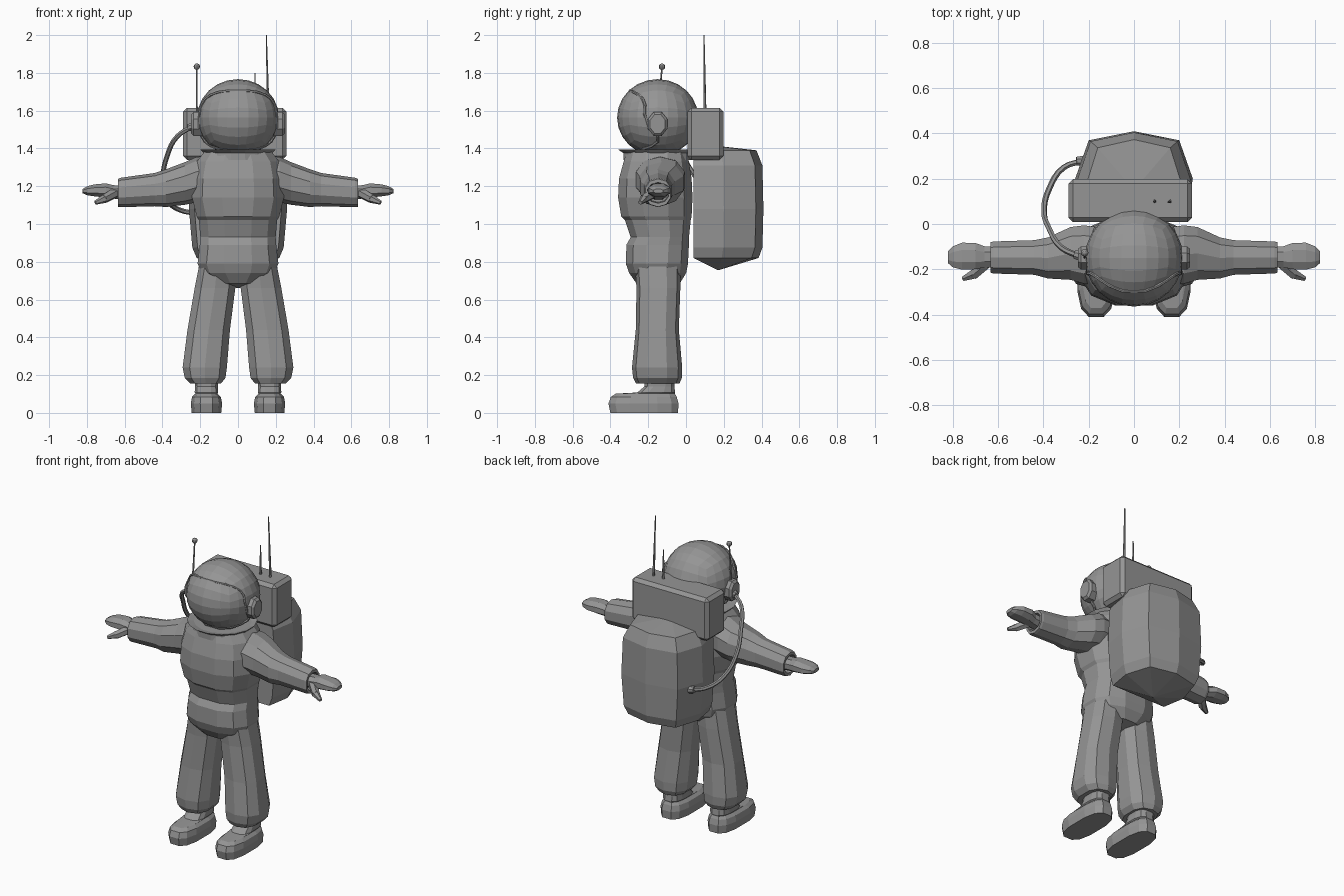
import bpy, bmesh, math
from mathutils import Vector

if "Cube" in bpy.data.objects:
    bpy.data.objects.remove(bpy.data.objects["Cube"])

grey = bpy.data.materials.new("suit_grey")
grey.diffuse_color = (0.3, 0.3, 0.3, 1)
grey.use_nodes = True
grey.node_tree.nodes["Principled BSDF"].inputs["Base Color"].default_value = grey.diffuse_color


def add(name, bm):
    bmesh.ops.recalc_face_normals(bm, faces=bm.faces)
    me = bpy.data.meshes.new(name)
    bm.to_mesh(me)
    bm.free()
    me.materials.append(grey)
    ob = bpy.data.objects.new(name, me)
    bpy.context.collection.objects.link(ob)
    return ob


def loft(name, rings, tips=(None, None)):
    """Skin a list of equal-length rings; ends get a face or a fan to a tip."""
    bm = bmesh.new()
    vs = [[bm.verts.new(p) for p in r] for r in rings]
    n = len(vs[0])
    for a, b in zip(vs, vs[1:]):
        for i in range(n):
            j = (i + 1) % n
            bm.faces.new((a[i], a[j], b[j], b[i]))
    for ring, tip in ((vs[0], tips[0]), (vs[-1], tips[1])):
        if tip:
            t = bm.verts.new(tip)
            for i in range(n):
                bm.faces.new((ring[i], ring[(i + 1) % n], t))
        else:
            bm.faces.new(ring)
    return add(name, bm)


def oval(n, ru, rv, e=1.0):
    """Superellipse points, squarer as e falls, with flats facing the axes."""
    pts = []
    for i in range(n):
        a = 2 * math.pi * (i + 0.5) / n
        c, s = math.cos(a), math.sin(a)
        pts.append((ru * math.copysign(abs(c) ** e, c), rv * math.copysign(abs(s) ** e, s)))
    return pts


def level(n, z, cx, rx, yf, yb, e=0.8):
    """Horizontal ring between a front and a back y."""
    return [(cx + u, (yf + yb) / 2 + v, z) for u, v in oval(n, rx, (yb - yf) / 2, e)]


def upright(n, x, cy, ry, cz, rz, s):
    """Ring across the arm, on side s."""
    return [(s * x, cy + u, cz + v) for u, v in oval(n, ry, rz, 0.9)]


def rod(name, a, b, r1, r2, n=8):
    """Tapered rod between two points."""
    a, b = Vector(a), Vector(b)
    q = (b - a).to_track_quat('Z', 'Y')
    return loft(name, [[p + q @ Vector((u, v, 0)) for u, v in oval(n, r, r)]
                       for p, r in ((a, r1), (b, r2))])


def tube(name, pts, r, cyclic=False, smooth=False):
    cu = bpy.data.curves.new(name, 'CURVE')
    cu.dimensions = '3D'
    cu.bevel_depth, cu.bevel_resolution, cu.resolution_u = r, 1, 4
    cu.use_fill_caps = True
    sp = cu.splines.new('BEZIER')
    sp.bezier_points.add(len(pts) - 1)
    for bp, p in zip(sp.bezier_points, pts):
        bp.co = p
        bp.handle_left_type = bp.handle_right_type = 'AUTO' if smooth else 'VECTOR'
    if not smooth:
        sp.resolution_u = 1
    sp.use_cyclic_u = cyclic
    sp.use_smooth = False
    cu.materials.append(grey)
    ob = bpy.data.objects.new(name, cu)
    bpy.context.collection.objects.link(ob)
    bpy.ops.object.select_all(action='DESELECT')
    ob.select_set(True)
    bpy.context.view_layer.objects.active = ob
    bpy.ops.object.convert(target='MESH')


# Helmet: cube grid rounded into a ball
HC, HR = Vector((0, -0.15, 1.563)), Vector((0.217, 0.215, 0.204))
bm = bmesh.new()
bmesh.ops.create_cube(bm, size=2)
bmesh.ops.subdivide_edges(bm, edges=bm.edges, cuts=5, use_grid_fill=True)
for v in bm.verts:
    t = Vector([math.tan(c * math.pi / 4) for c in v.co]).normalized()
    v.co = HC + t * HR
add("helmet", bm)

# Visor rim hugging the front of the helmet
rim = []
for u, w in oval(24, 0.205, 0.158, 0.7):
    x, z = u, w - 0.015
    d = max(0.0, 1 - (x / HR.x) ** 2 - (z / HR.z) ** 2)
    rim.append(HC + Vector((x, -HR.y * math.sqrt(d), z)))
tube("visor_rim", rim, 0.008, cyclic=True)

# Neck collar
loft("collar", [level(16, 1.34, 0, 0.20, -0.335, 0.03, 1),
                level(16, 1.375, 0, 0.185, -0.335, 0.03, 1),
                level(16, 1.395, 0, 0.205, -0.365, 0.045, 1),
                level(16, 1.385, 0, 0.17, -0.32, 0.01, 1)])

# Torso: chest, overhanging jacket hem, waist and hips
torso = [(1.38, .185, -.32, .01), (1.33, .225, -.335, .02), (1.24, .245, -.36, .035),
         (1.14, .25, -.365, .04), (1.04, .225, -.348, .035), (1.02, .213, -.328, .03),
         (.93, .205, -.297, .02), (.89, .208, -.32, .02), (.79, .22, -.323, .015),
         (.74, .198, -.305, .005), (.685, .12, -.265, -.03)]
loft("torso", [level(12, z, 0, rx, yf, yb) for z, rx, yf, yb in torso],
     (None, (0, -.15, .66)))

leg = [(.78, .11, .1, -.27, -.03), (.66, .122, .112, -.262, -.03),
       (.44, .155, .117, -.266, -.038), (.24, .176, .122, -.286, -.02),
       (.185, .174, .112, -.28, -.022), (.155, .172, .085, -.265, -.035)]
boot = [(0, .167, .08, -.405, -.038), (.05, .167, .085, -.415, -.035),
        (.085, .167, .078, -.402, -.045), (.102, .167, .06, -.375, -.055),
        (.108, .167, .064, -.26, -.055), (.14, .167, .062, -.222, -.06),
        (.18, .167, .065, -.22, -.06)]
arm = [(.15, -.14, .13, 1.24, .12), (.22, -.135, .135, 1.235, .12),
       (.28, -.13, .122, 1.215, .113), (.38, -.15, .095, 1.19, .1),
       (.44, -.148, .08, 1.182, .088), (.62, -.148, .074, 1.167, .078),
       (.635, -.148, .07, 1.165, .074), (.635, -.148, .058, 1.165, .055),
       (.60, -.148, .055, 1.165, .05)]
hand = [(.59, -.147, .05, 1.165, .04), (.66, -.145, .05, 1.17, .038),
        (.70, -.142, .062, 1.178, .04), (.76, -.142, .064, 1.178, .034),
        (.80, -.145, .05, 1.176, .025), (.822, -.147, .028, 1.174, .012)]
for s, side in ((-1, "right"), (1, "left")):
    loft(side + "_leg", [level(10, z, s * cx, rx, f, b) for z, cx, rx, f, b in leg])
    loft(side + "_boot", [level(12, z, s * cx, rx, f, b, 0.7) for z, cx, rx, f, b in boot])
    loft(side + "_arm", [upright(10, *r, s) for r in arm])
    loft(side + "_hand", [upright(8, *r, s) for r in hand])
    # Thumb in two segments
    rod(side + "_thumb_base", (s * .65, -.17, 1.165), (s * .71, -.225, 1.132), .028, .024, 6)
    rod(side + "_thumb_tip", (s * .705, -.22, 1.135), (s * .755, -.242, 1.113), .024, .011, 6)
    # Ear pad
    loft(side + "_ear_pad", [[(s * x, -.15 + u, 1.53 + v) for u, v in oval(8, r, r * 1.25)]
                             for x, r in ((.18, .055), (.235, .055), (.248, .043))])

# Life support pack: faceted at the back
half = [(.23, .04), (.26, .2), (.2, .37)]
section = half + [(0, .41)] + [(-x, y) for x, y in reversed(half)]
pack = [(.82, .84, .93), (.875, .93, .985), (1.08, 1, 1), (1.31, .96, .985), (1.39, .8, .9)]
loft("life_support_pack", [[(x * sx, .04 + (y - .04) * sy, z) for x, y in section]
                           for z, sx, sy in pack], ((0, .17, .755), (0, .15, 1.415)))

# Upper box of the pack
bm = bmesh.new()
bmesh.ops.create_cube(bm, size=1)
for v in bm.verts:
    v.co = Vector((-.017 + v.co.x * .546, .103 + v.co.y * .19, 1.477 + v.co.z * .275))
box = add("pack_upper_box", bm)
bev = box.modifiers.new("bevel", 'BEVEL')
bev.width, bev.segments = 0.02, 1

# Aerials
rod("tall_aerial", (.16, .1, 1.6), (.15, .095, 2.0), .008, .003, 6)
rod("short_aerial", (.09, .1, 1.6), (.09, .1, 1.8), .008, .003, 6)
rod("ear_aerial", (-.218, -.148, 1.58), (-.218, -.127, 1.83), .006, .004, 6)
bm = bmesh.new()
bmesh.ops.create_uvsphere(bm, u_segments=8, v_segments=6, radius=.017)
for v in bm.verts:
    v.co += Vector((-.218, -.127, 1.833))
add("ear_aerial_ball", bm)

# Air hose with end fittings
tube("air_hose", [(-.235, -.145, 1.52), (-.32, -.105, 1.465), (-.375, -.02, 1.36),
                  (-.397, .05, 1.25), (-.375, .155, 1.13), (-.31, .25, 1.075),
                  (-.215, .28, 1.055)], .013, smooth=True)
rod("hose_fitting_upper", (-.22, -.145, 1.52), (-.262, -.135, 1.51), .026, .02)
rod("hose_fitting_lower", (-.21, .28, 1.055), (-.255, .278, 1.06), .026, .02)
